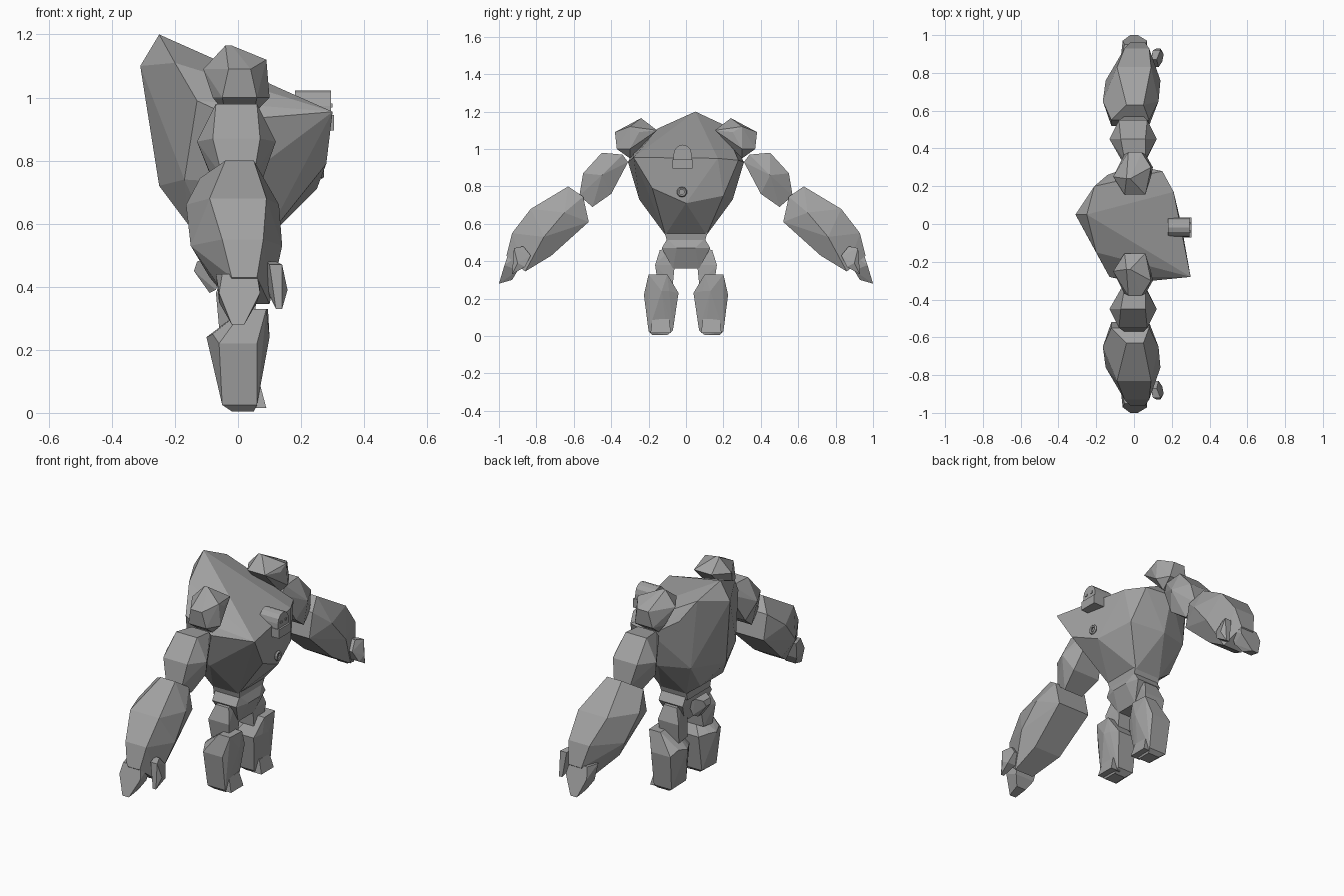
import bpy
import bmesh
import math
from mathutils import Vector

cube = bpy.data.objects.get("Cube")
if cube:
    bpy.data.objects.remove(cube, do_unlink=True)


def make_material(name, value):
    material = bpy.data.materials.new(name)
    colour = (value, value, value, 1)
    material.diffuse_color = colour
    material.use_nodes = True
    for node in material.node_tree.nodes:
        if node.type == 'BSDF_PRINCIPLED':
            node.inputs["Base Color"].default_value = colour
    return material


stone = make_material("stone grey", .36)


def finish(name, bm):
    """Turn a bmesh into a flat shaded stone object."""
    bmesh.ops.recalc_face_normals(bm, faces=bm.faces)
    mesh = bpy.data.meshes.new(name)
    bm.to_mesh(mesh)
    bm.free()
    mesh.materials.append(stone)
    obj = bpy.data.objects.new(name, mesh)
    bpy.context.collection.objects.link(obj)
    return obj


def rock(name, points):
    """Faceted boulder: the convex hull of a few corner points."""
    bm = bmesh.new()
    for point in points:
        bm.verts.new(point)
    bmesh.ops.convex_hull(bm, input=bm.verts)
    loose = [v for v in bm.verts if not v.link_faces]
    bmesh.ops.delete(bm, geom=loose, context='VERTS')
    bmesh.ops.dissolve_limit(bm, angle_limit=math.radians(4),
                             verts=bm.verts, edges=bm.edges)
    return finish(name, bm)


def limb_pair(name, profile):
    """Left and right rocks from (side, height, back, front) corners."""
    for label, sign in (("left", 1), ("right", -1)):
        rock(f"{label}_{name}",
             [(x, sign * y, z) for y, z, back, front in profile for x in (back, front)])


def both_sides(points):
    return [(x, sign * y, z) for x, y, z in points for sign in (1, -1)]


# Torso: a wedge with a high hunched back and a slanting chest
rock("torso", both_sides([
    (-.16, .1, .6), (-.08, .11, .54), (.08, .11, .54), (.12, .1, .6),
    (0, .25, .73), (-.17, .2, .74), (0, .31, .93)]) + [
    (-.25, .05, 1.2), (-.31, .05, 1.1), (-.21, .2, 1.13), (-.2, -.15, 1.11),
    (-.25, 0, .72), (-.13, -.28, .99), (-.14, .26, 1.02),
    (.3, -.28, .955), (.15, .28, .94), (.21, .17, .95),
    (.28, -.18, .79), (.25, 0, .71), (.19, .2, .75)])

# Waist band, pelvis and the lump behind it
rock("waist", both_sides([
    (-.08, .1, .5), (.08, .1, .5), (-.08, .115, .56), (.09, .115, .56)]))
rock("pelvis", both_sides([
    (-.07, .1, .52), (.08, .1, .52), (-.07, .13, .47), (.08, .13, .47),
    (-.04, .07, .36), (.05, .07, .36), (.1, .05, .47)]))
rock("tail_lump", both_sides([
    (-.13, .03, .48), (-.14, .02, .45), (-.09, .05, .49),
    (-.07, .04, .39), (-.09, .02, .38), (-.05, .05, .45)]))

# Arms
limb_pair("shoulder", [
    (.38, 1.09, -.03, .04), (.24, 1.165, -.04, -.02), (.155, 1.1, -.05, .06),
    (.3, .95, -.04, .05), (.37, 1, -.05, .06),
    (.25, 1.09, -.11, .09), (.3, 1, -.08, .1), (.3, 1.12, -.05, .09)])
limb_pair("upper_arm", [
    (.45, .98, -.07, .06), (.34, .97, -.05, .06), (.31, .93, -.05, .05),
    (.4, .76, -.09, .08), (.5, .69, -.06, .06), (.57, .75, -.05, .05),
    (.55, .87, -.08, .07), (.45, .86, -.13, .12)])
limb_pair("forearm", [
    (.63, .8, -.04, .05), (.55, .745, -.12, .08), (.52, .61, -.12, .08),
    (.65, .66, -.165, .13), (.76, .53, -.15, .14), (.72, .43, -.09, .08),
    (.86, .345, -.02, .1), (.96, .43, -.02, .06), (.93, .55, -.05, .08),
    (.83, .68, -.09, .09)])
limb_pair("hand", [
    (.88, .44, -.07, .07), (.95, .44, -.05, .06), (.97, .38, -.06, .07),
    (.9, .35, -.06, .06), (1, .28, -.02, .02), (.93, .3, -.03, .03)])
limb_pair("thumb", [
    (.83, .43, .08, .13), (.87, .48, .09, .12), (.92, .47, .1, .14),
    (.9, .39, .11, .157), (.86, .37, .1, .15), (.93, .33, .12, .14)])

# Legs: the shin boulders rise higher in front than behind
limb_pair("thigh", [
    (.08, .47, -.03, .04), (.14, .46, -.04, .04), (.165, .38, -.07, .06),
    (.06, .38, -.05, .05), (.07, .28, -.06, .05), (.15, .27, -.06, .05)])
limb_pair("shin", [
    (.2, .33, .02, .09), (.1, .33, .02, .095), (.18, .25, -.08, .09),
    (.09, .24, -.08, .09), (.04, .23, -.05, .07), (.225, .22, -.06, .06),
    (.13, .24, -.1, .1), (.07, .03, -.05, .05), (.2, .025, -.05, .06),
    (.1, .005, -.02, .05), (.18, .005, -.02, .05)])
limb_pair("toe", [
    (.08, .015, .03, .09), (.19, .015, .03, .09),
    (.09, .09, .03, .07), (.18, .09, .03, .07)])


def extruded_face(name, outline, back, front):
    """Plate facing forward, drawn as a side and height outline."""
    bm = bmesh.new()
    face = bm.faces.new([bm.verts.new((back, y, z)) for y, z in outline])
    result = bmesh.ops.extrude_face_region(bm, geom=[face])
    moved = [g for g in result["geom"] if isinstance(g, bmesh.types.BMVert)]
    bmesh.ops.translate(bm, verts=moved, vec=(front - back, 0, 0))
    return finish(name, bm)


# Head: a small arched block set into the top of the chest
MIDDLE = -.018
arch = [(MIDDLE + .048 * math.cos(a), .973 + .05 * math.sin(a))
        for a in [math.pi * i / 6 for i in range(7)]]
extruded_face("head", [(MIDDLE + .053, .895)] + arch + [(MIDDLE - .053, .895)], .18, .295)
extruded_face("jaw", [(MIDDLE + s * .053, z) for s, z in
                      ((1, .895), (1, .945), (-1, .945), (-1, .895))], .22, .305)
for label, sign in (("left", 1), ("right", -1)):
    middle = MIDDLE + sign * .022
    extruded_face(label + "_eye", [(middle + .007 * y, .975 + .006 * z) for y, z in
                                   ((1, -1), (1, 1), (-1, 1), (-1, -1))], .293, .299)

# Chest ring: a small low-poly hoop
bpy.ops.mesh.primitive_torus_add(
    major_segments=10, minor_segments=5, major_radius=.02, minor_radius=.008,
    location=(.265, -.022, .77), rotation=(0, math.pi / 2, 0))
ring = bpy.context.object
ring.name = "chest_ring"
ring.data.materials.append(stone)
